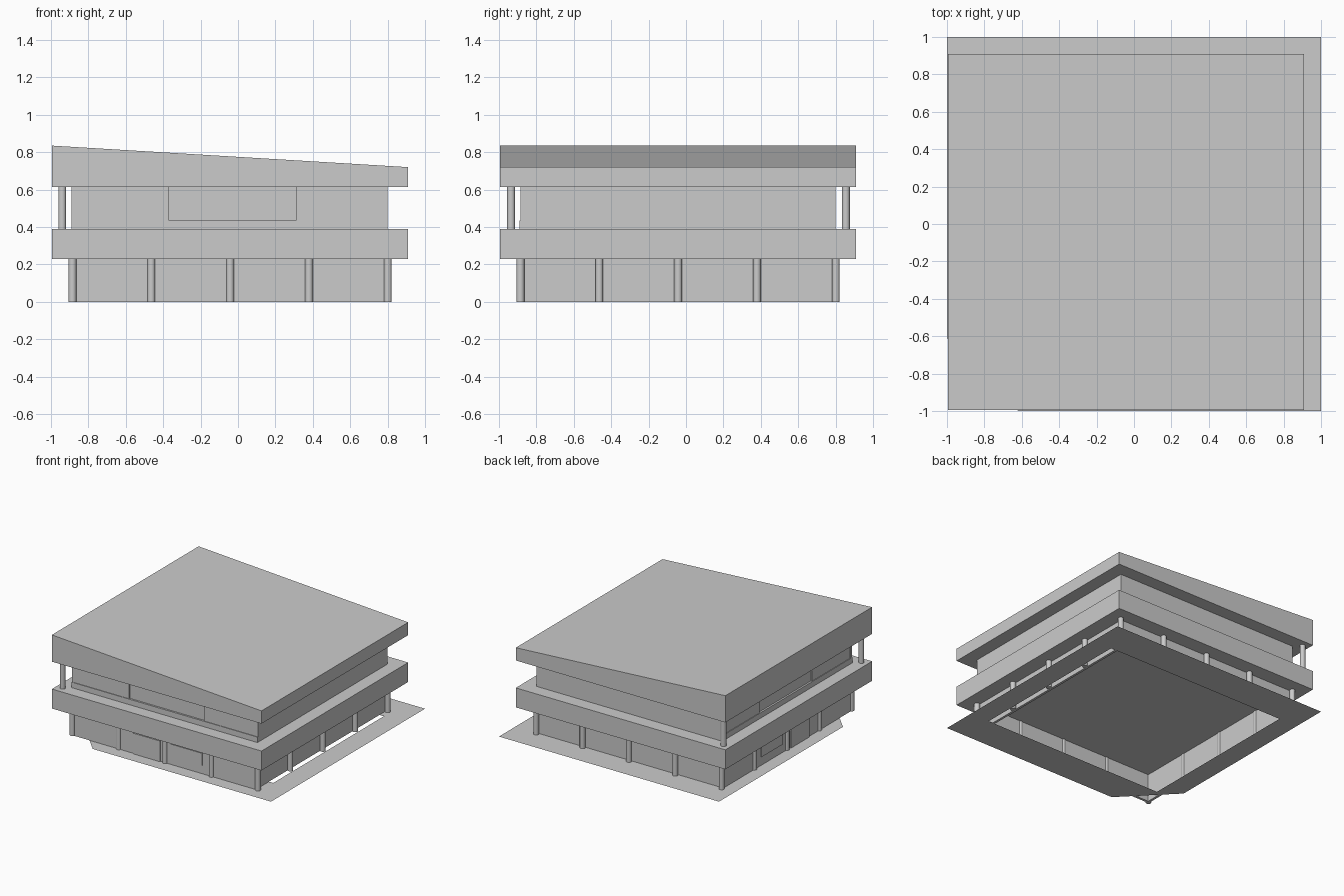
import bpy, bmesh, math

cube = bpy.data.objects.get("Cube")
if cube:
    bpy.data.objects.remove(cube, do_unlink=True)

grey = bpy.data.materials.new("plain_grey")
grey.use_nodes = True
GREY = (0.6, 0.6, 0.6, 1)
grey.diffuse_color = GREY
grey.node_tree.nodes["Principled BSDF"].inputs["Base Color"].default_value = GREY


def finish(name, bm):
    bmesh.ops.recalc_face_normals(bm, faces=bm.faces)
    mesh = bpy.data.meshes.new(name)
    bm.to_mesh(mesh)
    bm.free()
    mesh.materials.append(grey)
    ob = bpy.data.objects.new(name, mesh)
    bpy.context.collection.objects.link(ob)
    return ob


def block(name, lo, hi):
    bm = bmesh.new()
    bmesh.ops.create_cube(bm, size=1)
    for v in bm.verts:
        v.co = [lo[i] if v.co[i] < 0 else hi[i] for i in range(3)]
    return finish(name, bm)


def column(name, x, y, z0, z1, radius):
    bm = bmesh.new()
    bmesh.ops.create_cone(bm, cap_ends=True, segments=24, radius1=radius,
                          radius2=radius, depth=z1 - z0)
    bmesh.ops.translate(bm, verts=bm.verts, vec=(x, y, (z0 + z1) / 2))
    ob = finish(name, bm)
    for p in ob.data.polygons:
        p.use_smooth = abs(p.normal.z) < 0.5


def side_block(name, side, a, b, near, far, z0, z1):
    """Block along the front (y depth) or the right (x depth) wall."""
    if side == "front":
        return block(name, (a, near, z0), (b, far, z1))
    return block(name, (near, a, z0), (far, b, z1))


LO, HI = -0.995, 0.91          # slab edges
W0, W1, T = -0.89, 0.80, 0.02  # wall edges and thickness
GROUND_TOP, FLOOR0, FLOOR1, ROOF0 = 0.0, 0.23, 0.39, 0.615

# Paved ground: one flat sheet with a clipped corner and an opening
bm = bmesh.new()
outer = [(-0.62, -1), (1, -1), (1, 1), (-1, 1), (-1, -0.61)]
inner = [(-0.83, -0.72), (0.825, -0.72), (0.825, 0.715), (-0.83, 0.715)]
edges = []
for loop in (outer, inner):
    vs = [bm.verts.new((x, y, GROUND_TOP)) for x, y in loop]
    edges += [bm.edges.new((vs[i - 1], vs[i])) for i in range(len(vs))]
bmesh.ops.triangle_fill(bm, edges=edges, use_beauty=True, normal=(0, 0, 1))
bmesh.ops.dissolve_limit(bm, angle_limit=0.01, verts=bm.verts, edges=bm.edges)
finish("paving", bm)

# Floor slab and sloping roof
block("floor_slab", (LO, LO, FLOOR0), (HI, HI, FLOOR1))
roof = block("sloping_roof", (LO, LO, ROOF0), (HI, HI, 0.72))
for v in roof.data.vertices:
    if v.co.z > 0.7 and v.co.x < 0:
        v.co.z = 0.835

# Lower walls, open underneath
L1 = 0.785
block("lower_front_wall", (W0, W0, 0), (L1, W0 + T, FLOOR0))
block("lower_back_wall", (W0, L1 - T, 0), (L1, L1, FLOOR0))
block("lower_right_wall", (W0, W0 + T, 0), (W0 + T, L1 - T, FLOOR0))
block("lower_left_wall", (L1 - T, W0 + T, 0), (L1, L1 - T, FLOOR0))

# Columns around the lower storey
steps = [-0.885 + 0.4215 * i for i in range(5)]
for i, x in enumerate(steps):
    for j, y in enumerate(steps):
        if i in (0, 4) or j in (0, 4):
            column(f"lower_column_{i}_{j}", x, y, 0, FLOOR0, 0.021)

# Door and window panels on the lower storey
for side in ("front", "right"):
    side_block(f"lower_{side}_door", side, -0.32, -0.08, W0 - 0.008, W0, 0, 0.17)
    side_block(f"lower_{side}_window", side, 0.02, 0.3, W0 - 0.006, W0, 0.07, 0.17)

# Upper storey core with plain back and left faces
R = 0.025
block("upper_core", (W0 + R, W0 + R, FLOOR1), (W1, W1, ROOF0))
# Low sills and stepped sliding panels on the two glazed sides
for side in ("front", "right"):
    start = W0 if side == "front" else W0 + R
    side_block(f"upper_{side}_sill", side, start, W1, W0, W0 + R, FLOOR1, 0.435)
    bays = [(start, -0.37, 0.005), (-0.37, 0.31, 0.015), (0.31, W1, 0.005)]
    for i, (a, b, depth) in enumerate(bays):
        side_block(f"upper_{side}_panel_{i}", side, a, b, W0 + depth, W0 + R,
                   0.435, ROOF0)

# Corner columns carrying the high edge of the roof
for name, y in (("front", -0.935), ("back", 0.855)):
    column(f"upper_{name}_column", -0.94, y, FLOOR1, ROOF0, 0.021)
